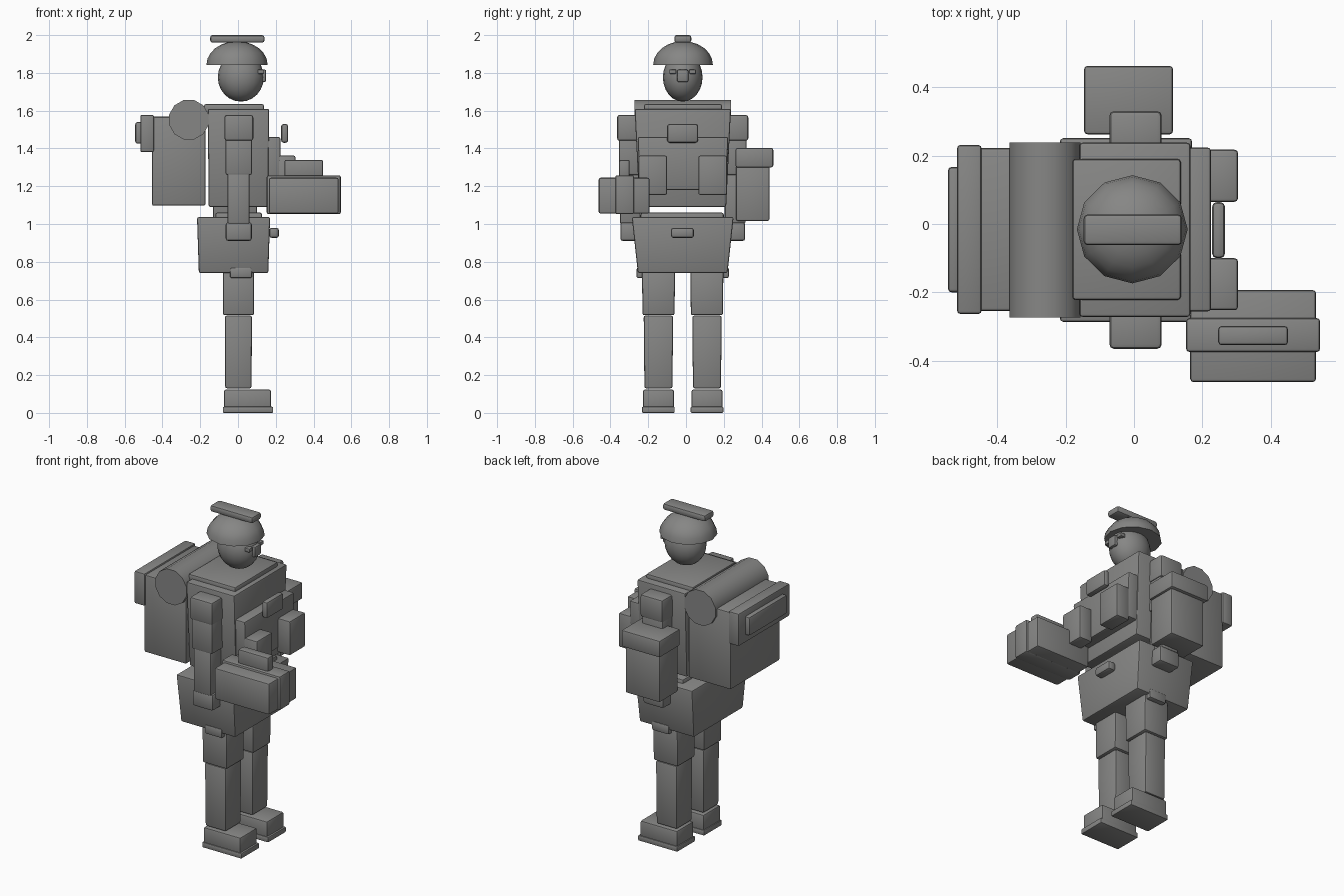
import bpy, bmesh, math
from mathutils import Matrix, Vector

if "Cube" in bpy.data.objects:
    bpy.data.objects.remove(bpy.data.objects["Cube"])

MID = -0.0175  # y of the figure's own symmetry plane

grey = bpy.data.materials.new("plain_grey")
grey.diffuse_color = (0.24, 0.24, 0.235, 1)
grey.use_nodes = True
grey.node_tree.nodes["Principled BSDF"].inputs["Base Color"].default_value = grey.diffuse_color


def finish(name, bm, bevel=0.0):
    """Turn a bmesh into an object with bevelled, angle-smoothed edges."""
    bmesh.ops.recalc_face_normals(bm, faces=bm.faces)
    if bevel:
        bmesh.ops.bevel(bm, geom=bm.edges[:], offset=bevel, segments=2,
                        profile=0.5, affect='EDGES')
    me = bpy.data.meshes.new(name)
    bm.to_mesh(me)
    bm.free()
    me.materials.append(grey)
    ob = bpy.data.objects.new(name, me)
    bpy.context.collection.objects.link(ob)
    bpy.ops.object.select_all(action='DESELECT')
    bpy.context.view_layer.objects.active = ob
    ob.select_set(True)
    bpy.ops.object.shade_smooth_by_angle(angle=math.radians(40))
    return ob


def box(name, x, y, z, taper=(1, 1), bevel=0.01):
    """Box from (min, max) ranges; taper scales the bottom face in x and y."""
    bm = bmesh.new()
    bmesh.ops.create_cube(bm, size=1)
    cx, cy = sum(x) / 2, sum(y) / 2
    for v in bm.verts:
        tx, ty = taper if v.co.z < 0 else (1, 1)
        v.co = Vector((cx + v.co.x * (x[1] - x[0]) * tx,
                       cy + v.co.y * (y[1] - y[0]) * ty,
                       sum(z) / 2 + v.co.z * (z[1] - z[0])))
    return finish(name, bm, bevel)


def pair(name, x, y, z, **kw):
    """Box on the right side (-y) and its mirror on the left."""
    box("right_" + name, x, y, z, **kw)
    box("left_" + name, x, (2 * MID - y[1], 2 * MID - y[0]), z, **kw)


# Legs and boots
pair("sole", (-0.08, 0.186), (-0.233, -0.06), (0, 0.033), bevel=0.006)
pair("boot", (-0.074, 0.175), (-0.228, -0.064), (0.015, 0.123))
pair("shin", (-0.07, 0.074), (-0.224, -0.068), (0.13, 0.515), taper=(0.97, 0.95))
pair("thigh", (-0.08, 0.085), (-0.233, -0.058), (0.517, 0.76), taper=(1, 0.97))
pair("hip_tab", (-0.042, 0.074), (-0.262, -0.2), (0.713, 0.77))

# Hips, belt and buckle
box("hips", (-0.217, 0.17), (-0.287, 0.252), (0.74, 1.037), taper=(0.95, 0.88))
box("belt", (-0.12, 0.127), (-0.24, 0.2), (1.0, 1.06))
box("buckle", (0.165, 0.217), (-0.08, 0.042), (0.926, 0.98), bevel=0.014)

# Torso and collar
box("torso", (-0.16, 0.165), (-0.272, 0.238), (1.09, 1.61), taper=(0.97, 0.9))
box("collar", (-0.18, 0.137), (-0.222, 0.19), (1.59, 1.635))

# Chest plate with pouches
box("chest_plate", (0.13, 0.225), (-0.256, 0.224), (1.18, 1.46), taper=(1, 0.95))
pair("chest_pouch", (0.215, 0.304), (-0.252, -0.1), (1.154, 1.362))
box("chest_badge", (0.228, 0.266), (-0.1, 0.064), (1.43, 1.53), bevel=0.014)

# Arms
pair("shoulder", (-0.072, 0.081), (-0.365, -0.23), (1.44, 1.578), bevel=0.014)
pair("upper_arm", (-0.066, 0.074), (-0.355, -0.235), (1.26, 1.47))
pair("forearm", (-0.055, 0.062), (-0.35, -0.24), (1.0, 1.27))
pair("hand", (-0.065, 0.073), (-0.348, -0.24), (0.91, 1.01), bevel=0.014)

# Carried case at the right hand
box("case_body", (0.164, 0.532), (-0.462, -0.193), (1.055, 1.245))
box("case_band", (0.152, 0.544), (-0.374, -0.275), (1.052, 1.258))
box("case_handle", (0.246, 0.45), (-0.354, -0.298), (1.24, 1.34))

# Side bag on the left arm
box("side_bag", (-0.132, 0.1), (0.265, 0.442), (1.016, 1.32))
box("side_bag_lid", (-0.146, 0.114), (0.262, 0.462), (1.3, 1.402))

# Backpack
box("backpack", (-0.456, -0.172), (-0.254, 0.222), (1.097, 1.568))
box("back_pocket", (-0.517, -0.445), (-0.263, 0.231), (1.38, 1.578))
box("pocket_flap", (-0.544, -0.505), (-0.2, 0.167), (1.425, 1.54), bevel=0.012)

# Bedroll
bm = bmesh.new()
bmesh.ops.create_cone(bm, cap_ends=True, segments=12, radius1=0.108,
                      radius2=0.108, depth=0.512,
                      matrix=Matrix.Translation((-0.26, MID, 1.552))
                      @ Matrix.Rotation(math.pi / 2, 4, 'X')
                      @ Matrix.Rotation(math.pi / 12, 4, 'Z'))
finish("bedroll", bm)

# Head
bm = bmesh.new()
bmesh.ops.create_uvsphere(bm, u_segments=20, v_segments=12, radius=1)
bmesh.ops.transform(bm, verts=bm.verts, matrix=Matrix.Translation((0.015, MID, 1.777))
                    @ Matrix.Diagonal((0.122, 0.105, 0.129, 1)))
finish("head", bm)

# Face: nose and eyes
box("nose", (0.11, 0.149), (-0.048, 0.012), (1.752, 1.817), bevel=0.008)
pair("eye", (0.105, 0.138), (-0.088, -0.052), (1.795, 1.818), bevel=0.005)

# Helmet: half a sphere closed underneath, with a crest bar
bm = bmesh.new()
bmesh.ops.create_uvsphere(bm, u_segments=12, v_segments=12, radius=1)
bmesh.ops.delete(bm, geom=[v for v in bm.verts if v.co.z < -0.01], context='VERTS')
bmesh.ops.holes_fill(bm, edges=[e for e in bm.edges if e.is_boundary], sides=0)
bmesh.ops.transform(bm, verts=bm.verts, matrix=Matrix.Translation((-0.005, MID + 0.002, 1.843))
                    @ Matrix.Diagonal((0.162, 0.158, 0.125, 1)))
finish("helmet", bm)
box("helmet_crest", (-0.147, 0.14), (-0.062, 0.028), (1.96, 2.0), bevel=0.012)
